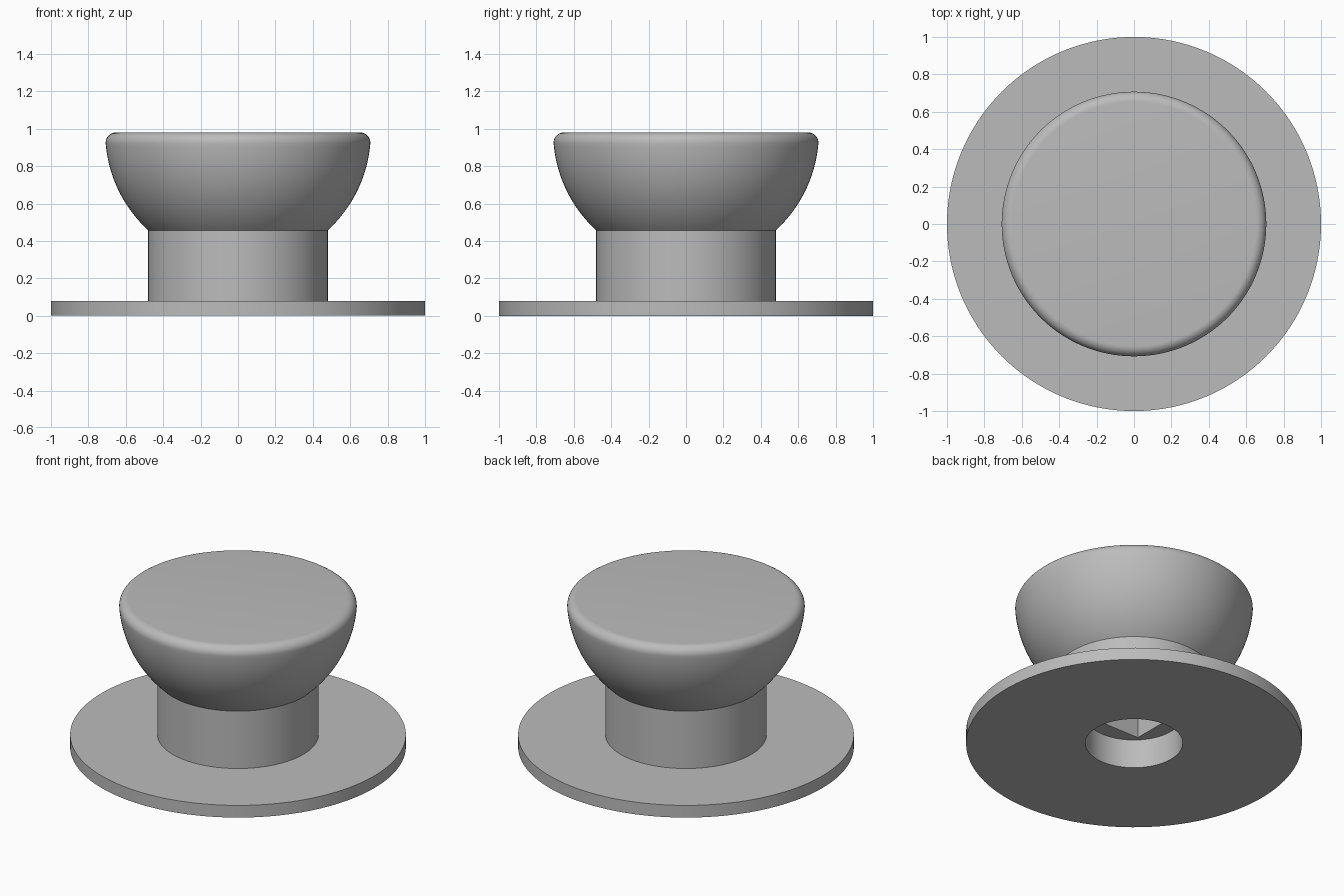
import bpy, bmesh, math
from mathutils import Matrix

if "Cube" in bpy.data.objects:
    bpy.data.objects.remove(bpy.data.objects["Cube"], do_unlink=True)

SEGMENTS = 128
TOP, DOME_R, FILLET = 0.98, 0.71, 0.055
NECK_R, FLANGE_R, FLANGE_T = 0.48, 1.0, 0.08
BORE_R, BORE_DEPTH = 0.29, 0.19
SOCKET, SOCKET_TOP = 0.37, 0.7

grey = bpy.data.materials.new("plain_grey")
grey.use_nodes = True
colour = (0.5, 0.5, 0.5, 1)
grey.diffuse_color = colour
grey.node_tree.nodes["Principled BSDF"].inputs["Base Color"].default_value = colour


def add_object(name, bm):
    bmesh.ops.recalc_face_normals(bm, faces=bm.faces)
    mesh = bpy.data.meshes.new(name)
    bm.to_mesh(mesh)
    bm.free()
    mesh.materials.append(grey)
    obj = bpy.data.objects.new(name, mesh)
    bpy.context.collection.objects.link(obj)
    return obj


def arc(cx, cz, r, start, end, steps):
    angles = [start + (end - start) * i / steps for i in range(steps + 1)]
    return [(cx + r * math.cos(a), cz + r * math.sin(a)) for a in angles]


# Round bore, flange and neck
profile = [(0, BORE_DEPTH), (BORE_R, BORE_DEPTH), (BORE_R, 0), (FLANGE_R, 0),
           (FLANGE_R, FLANGE_T), (NECK_R, FLANGE_T)]

# Spherical underside, then the rounded rim tangent to dome and flat top
rim_r = math.sqrt((DOME_R - FILLET) ** 2 - FILLET ** 2)
tangent = -math.atan2(FILLET, rim_r)
profile += arc(0, TOP, DOME_R, -math.acos(NECK_R / DOME_R), tangent, 24)
profile += arc(rim_r, TOP - FILLET, FILLET, tangent, math.pi / 2, 10)[1:]
profile.append((0, TOP))

# Turned knob body
bm = bmesh.new()
verts = [bm.verts.new((r, 0, z)) for r, z in profile]
edges = [bm.edges.new(pair) for pair in zip(verts, verts[1:])]
bmesh.ops.spin(bm, geom=verts + edges, cent=(0, 0, 0), axis=(0, 0, 1),
               angle=math.tau, steps=SEGMENTS, use_duplicate=False)
bmesh.ops.remove_doubles(bm, verts=bm.verts, dist=0.0001)
knob = add_object("knob", bm)

# Square shaft socket above the round bore
bm = bmesh.new()
bottom = BORE_DEPTH - 0.1
height = SOCKET_TOP - bottom
bmesh.ops.create_cube(bm, size=1, matrix=Matrix.Translation((0, 0, bottom + height / 2))
                      @ Matrix.Diagonal((SOCKET, SOCKET, height, 1)))
cutter = add_object("socket_cutter", bm)
cutter.hide_render = True
cutter.hide_viewport = True
cut = knob.modifiers.new("socket", "BOOLEAN")
cut.operation = "DIFFERENCE"
cut.solver = "EXACT"
cut.object = cutter

# Bake the socket, then smooth the curved faces
bpy.context.view_layer.objects.active = knob
knob.select_set(True)
bpy.ops.object.modifier_apply(modifier=cut.name)
bpy.data.objects.remove(cutter, do_unlink=True)
bpy.ops.object.shade_smooth_by_angle(angle=math.radians(30))
